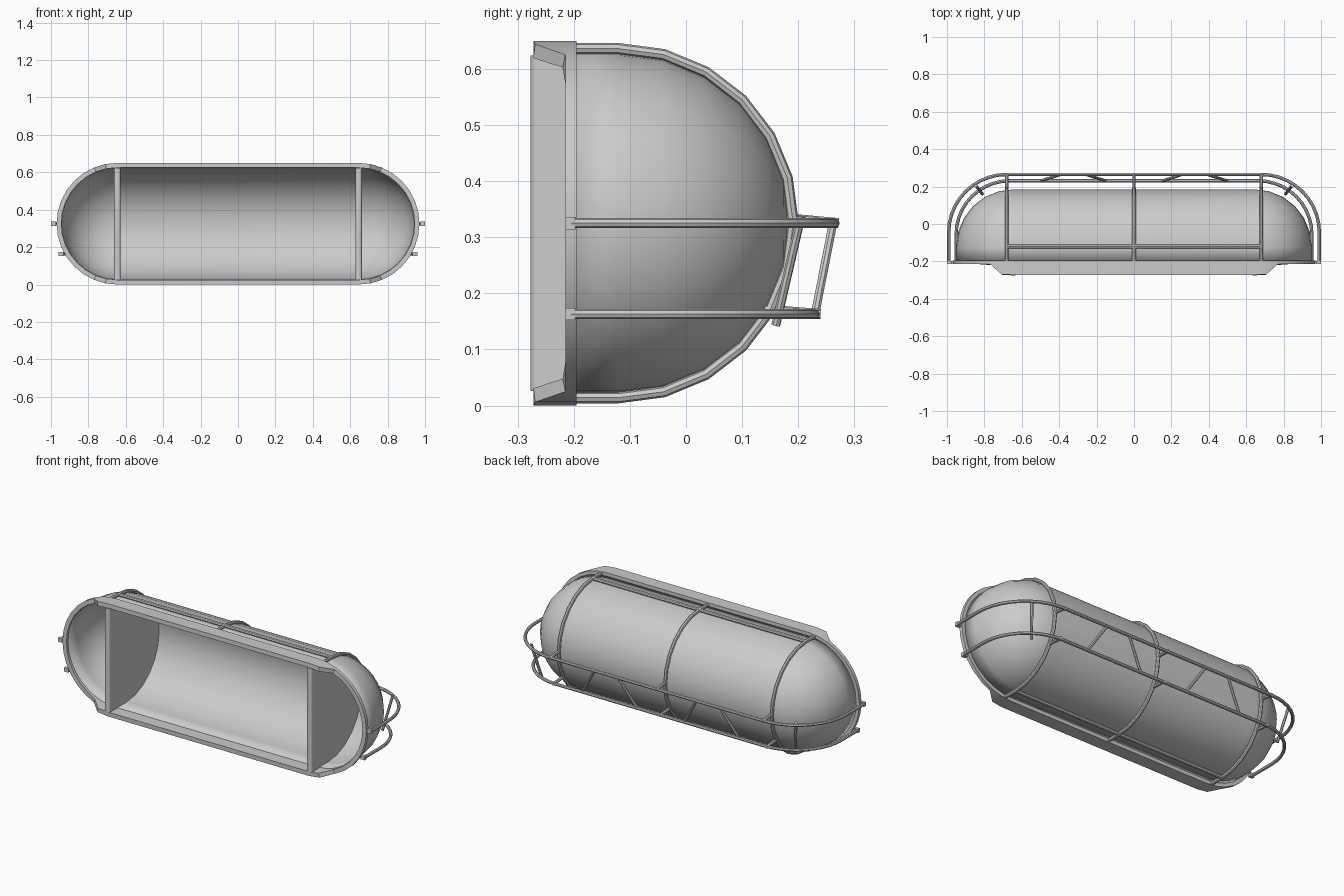
import bpy, bmesh, math
from mathutils import Vector

cube = bpy.data.objects.get("Cube")
if cube:
    bpy.data.objects.remove(cube, do_unlink=True)

ZC, XC, YC = 0.325, 0.645, -0.12   # axis height, cap centre, dome centre depth
R = 0.305                          # shell radius

grey = bpy.data.materials.new("light_grey")
grey.use_nodes = True
grey.diffuse_color = (0.6, 0.6, 0.6, 1)
grey.node_tree.nodes["Principled BSDF"].inputs["Base Color"].default_value = (0.6, 0.6, 0.6, 1)


def finish(obj):
    obj.data.materials.append(grey)
    bpy.ops.object.select_all(action='DESELECT')
    obj.select_set(True)
    bpy.context.view_layer.objects.active = obj
    if obj.type == 'CURVE':
        bpy.ops.object.convert(target='MESH')
    bpy.ops.object.shade_smooth_by_angle(angle=math.radians(35))
    return bpy.context.object


def mesh_object(name, bm):
    mesh = bpy.data.meshes.new(name)
    bm.to_mesh(mesh)
    bm.free()
    obj = bpy.data.objects.new(name, mesh)
    bpy.context.collection.objects.link(obj)
    return finish(obj)


def stadium(r, y, n=16):
    """Long rounded outline at depth y."""
    pts = []
    for side in (1, -1):
        for i in range(n + 1):
            a = math.pi * i / n
            pts.append(Vector((side * (XC + r * math.sin(a)), y, ZC + side * r * math.cos(a))))
    return pts


def loft(profile, closed=False):
    """Skin rounded outlines given as (radius, depth) pairs."""
    bm = bmesh.new()
    rings = [[bm.verts.new(p) for p in stadium(r, y)] for r, y in profile]
    pairs = list(zip(rings, rings[1:] + rings[:1]))
    for a, b in pairs if closed else pairs[:-1]:
        for i in range(len(a)):
            j = (i + 1) % len(a)
            bm.faces.new((a[i], a[j], b[j], b[i]))
    bmesh.ops.remove_doubles(bm, verts=bm.verts, dist=0.0005)
    bmesh.ops.recalc_face_normals(bm, faces=bm.faces)
    return bm


def tube(name, pts, radius):
    curve = bpy.data.curves.new(name, 'CURVE')
    curve.dimensions = '3D'
    curve.bevel_depth = radius
    curve.bevel_resolution = 2
    curve.use_fill_caps = True
    spline = curve.splines.new('POLY')
    spline.points.add(len(pts) - 1)
    for p, co in zip(spline.points, pts):
        p.co = (*co, 1)
    obj = bpy.data.objects.new(name, curve)
    bpy.context.collection.objects.link(obj)
    return finish(obj)


def block(name, centre, size):
    bm = bmesh.new()
    bmesh.ops.create_cube(bm, size=1)
    for v in bm.verts:
        v.co = Vector(centre) + Vector(c * s for c, s in zip(v.co, size))
    return mesh_object(name, bm)


# Domed shell with an open front
steps = [math.pi / 2 * i / 6 for i in range(7)]
bm = loft([(R, -0.2)] + [(R * math.cos(a), YC + R * math.sin(a)) for a in steps])
back = max(bm.faces, key=lambda f: f.calc_center_median().y)
if back.normal.y < 0:
    bmesh.ops.reverse_faces(bm, faces=bm.faces)
shell = mesh_object("shell", bm)
solid = shell.modifiers.new("thickness", 'SOLIDIFY')
solid.thickness = 0.008
solid.offset = -1

# Front rim, stepping forward into a lip between the caps
bm = loft([(0.325, -0.195), (0.325, -0.272), (0.3, -0.272), (0.3, -0.195)], closed=True)
for v in bm.verts:
    if v.co.y < -0.25:
        t = min(max((abs(v.co.x) - 0.705) / 0.06, 0), 1)
        v.co.y += 0.057 * t
mesh_object("front_rim", bm)

# Half-round bulkheads
for side, label in ((1, "left"), (-1, "right")):
    bm = bmesh.new()
    rb = R - 0.006
    outline = [(-0.277, ZC + rb)]
    for i in range(13):
        a = math.pi * i / 12
        outline.append((YC + rb * math.sin(a), ZC + rb * math.cos(a)))
    outline.append((-0.277, ZC - rb))
    face = bm.faces.new([bm.verts.new((side * XC - 0.0175, y, z)) for y, z in outline])
    ext = bmesh.ops.extrude_face_region(bm, geom=[face])
    bmesh.ops.translate(bm, vec=(0.035, 0, 0),
                        verts=[g for g in ext["geom"] if isinstance(g, bmesh.types.BMVert)])
    bmesh.ops.recalc_face_normals(bm, faces=bm.faces)
    front = [e for e in bm.edges if all(v.co.y < -0.27 for v in e.verts)
             and abs(e.verts[0].co.z - e.verts[1].co.z) > 0.1]
    bmesh.ops.bevel(bm, geom=front, offset=0.013, segments=3, profile=0.5, affect='EDGES')
    mesh_object(label + "_bulkhead", bm)

# Hoops around the shell
RH = 0.311
for x, label in ((-0.68, "right"), (0, "middle"), (0.68, "left")):
    arc = [(x, YC + RH * math.sin(math.pi * i / 12), ZC + RH * math.cos(math.pi * i / 12))
           for i in range(13)]
    tube(label + "_hoop", [(x, -0.2, ZC + RH)] + arc + [(x, -0.2, ZC - RH)], 0.01)

# Long bars joining the hoops above and below
for s, label in ((1, "top"), (-1, "bottom")):
    z = ZC + s * RH
    tube(label + "_bar", [(-0.68, YC, z), (0.68, YC, z)], 0.01)


# Guard rails wrapping the back
def guard_rail(name, z, cx, cy, r):
    half = [(cx + r, -0.205, z)]
    half += [(cx + r * math.cos(a), cy + r * math.sin(a), z)
             for a in (math.pi / 2 * i / 10 for i in range(11))]
    tube(name, half + [(-x, y, h) for x, y, h in reversed(half)], 0.009)
    for s, label in ((1, "left"), (-1, "right")):
        block(f"{name}_{label}_foot", (s * (cx + r - 0.005), -0.206, z), (0.026, 0.018, 0.022))


UP, LOW = 0.325, 0.163
guard_rail("upper_rail", UP, 0.68, -0.046, 0.311)
guard_rail("lower_rail", LOW, 0.665, -0.055, 0.286)

# Brackets from the hoops to the rails
for x, label in ((-0.68, "right"), (0, "middle"), (0.68, "left")):
    tube(label + "_upper_bracket", [(x, 0.185, UP + 0.008), (x, 0.272, UP)], 0.009)
    tube(label + "_lower_bracket", [(x, 0.14, LOW + 0.008), (x, 0.24, LOW)], 0.009)

# Struts between the two rails
for s, label in ((1, "left"), (-1, "right")):
    tube(label + "_inner_strut", [(s * 0.25, 0.262, UP), (s * 0.15, 0.23, LOW)], 0.008)
    tube(label + "_outer_strut", [(s * 0.40, 0.262, UP), (s * 0.50, 0.23, LOW)], 0.008)
    tube(label + "_corner_strut", [(s * 0.845, 0.205, UP + 0.012), (s * 0.81, 0.16, LOW - 0.02)], 0.008)
